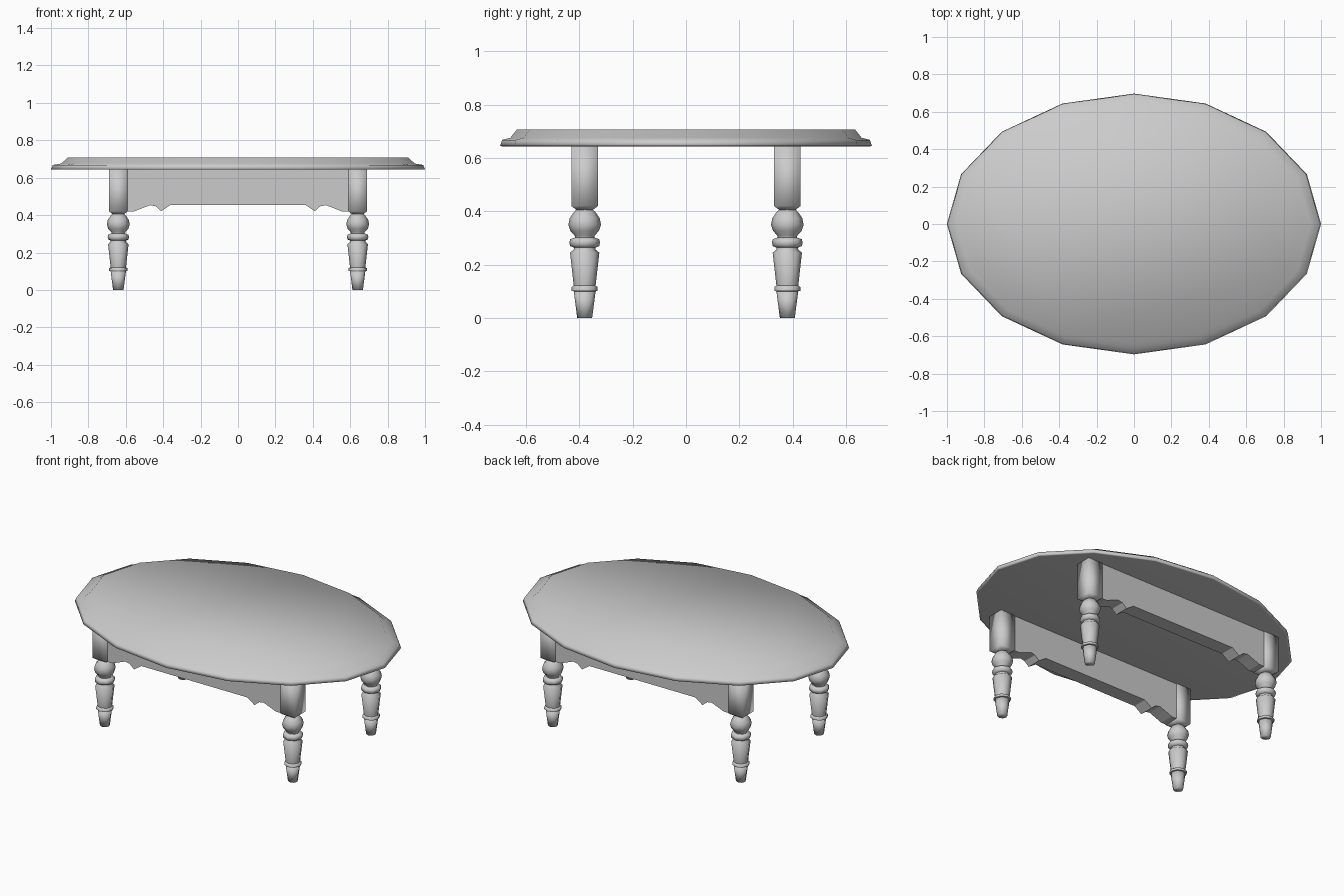
import bpy, bmesh
from math import cos, sin, pi, radians

if "Cube" in bpy.data.objects:
    bpy.data.objects.remove(bpy.data.objects["Cube"])


def finish(name, bm, smooth=None):
    bmesh.ops.recalc_face_normals(bm, faces=bm.faces)
    mesh = bpy.data.meshes.new(name)
    bm.to_mesh(mesh)
    bm.free()
    obj = bpy.data.objects.new(name, mesh)
    bpy.context.collection.objects.link(obj)
    if smooth:
        for o in bpy.context.selected_objects:
            o.select_set(False)
        obj.select_set(True)
        bpy.context.view_layer.objects.active = obj
        bpy.ops.object.shade_smooth_by_angle(angle=radians(smooth))
    return obj


def turned(name, profile, sides, loc=(0, 0), stretch=1.0, phase=0.0, smooth=60):
    """Closed solid from (radius, z) rings, with stretch flattening it in y."""
    bm = bmesh.new()
    rings = []
    for r, z in profile:
        angles = [phase + 2 * pi * i / sides for i in range(sides)]
        rings.append([bm.verts.new((loc[0] + r * cos(a), loc[1] + r * stretch * sin(a), z))
                      for a in angles])
    for low, high in zip(rings, rings[1:]):
        for i in range(sides):
            j = (i + 1) % sides
            bm.faces.new((low[i], low[j], high[j], high[i]))
    bm.faces.new(rings[0][::-1])
    bm.faces.new(rings[-1])
    return finish(name, bm, smooth)


# Oval top with a stepped edge
turned("tabletop", [(0.985, 0.643), (1.0, 0.645), (0.99, 0.668), (0.945, 0.676), (0.91, 0.707)],
       16, stretch=0.697, smooth=120)

# Leg profiles from the floor up
foot = [(0.028, 0), (0.041, 0.10)]
shaft = [(0.041, 0.10), (0.049, 0.102), (0.049, 0.116), (0.041, 0.121), (0.055, 0.245),
         (0.041, 0.256), (0.041, 0.264), (0.055, 0.27), (0.057, 0.283), (0.055, 0.295),
         (0.036, 0.302), (0.038, 0.31), (0.054, 0.327), (0.061, 0.35), (0.056, 0.375),
         (0.042, 0.395), (0.030, 0.408)]
block = [(0.042, 0.405), (0.0707, 0.42), (0.0707, 0.643)]

for y, depth in ((-0.38, "front"), (0.38, "back")):
    for x, side in ((-0.64, "left"), (0.64, "right")):
        tag = f"{depth}_{side}"
        turned(tag + "_foot", foot, 8, (x, y), smooth=120)
        turned(tag + "_leg", shaft, 8, (x, y))
        turned(tag + "_leg_block", block, 4, (x, y), phase=pi / 4, smooth=120)

    # Apron with a scalloped lower edge, mirrored left to right
    half = [(-0.6, 0.42), (-0.555, 0.42), (-0.51, 0.438), (-0.47, 0.453), (-0.44, 0.447),
            (-0.41, 0.421), (-0.36, 0.455)]
    outline = half + [(-px, pz) for px, pz in reversed(half)] + [(0.6, 0.643), (-0.6, 0.643)]
    bm = bmesh.new()
    face = bm.faces.new([bm.verts.new((px, y - 0.045, pz)) for px, pz in outline])
    new = bmesh.ops.extrude_face_region(bm, geom=[face])["geom"]
    bmesh.ops.translate(bm, vec=(0, 0.09, 0),
                        verts=[v for v in new if isinstance(v, bmesh.types.BMVert)])
    finish(depth + "_apron", bm)
